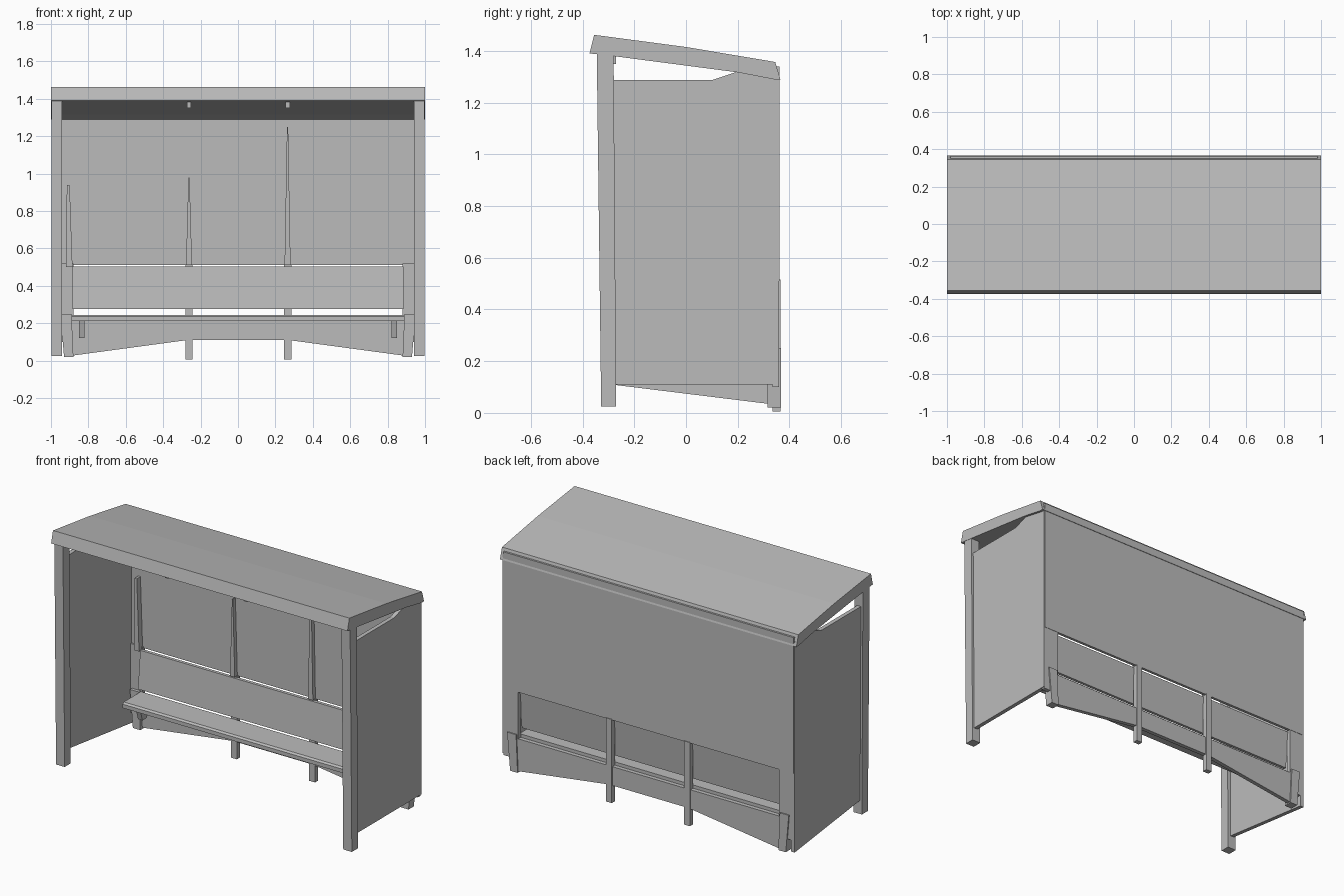
import bpy, bmesh
from mathutils import Vector

if "Cube" in bpy.data.objects:
    bpy.data.objects.remove(bpy.data.objects["Cube"], do_unlink=True)

grey = bpy.data.materials.new("plain grey")
grey.use_nodes = True
colour = (0.5, 0.5, 0.5, 1)
grey.diffuse_color = colour
grey.node_tree.nodes["Principled BSDF"].inputs["Base Color"].default_value = colour


def finish(name, bm):
    bmesh.ops.recalc_face_normals(bm, faces=bm.faces)
    mesh = bpy.data.meshes.new(name)
    bm.to_mesh(mesh)
    bm.free()
    mesh.materials.append(grey)
    obj = bpy.data.objects.new(name, mesh)
    bpy.context.collection.objects.link(obj)
    return obj


def plate(name, outline, axis, low, high):
    """Extrude an outline, (y, z) along x or (x, z) along y."""
    bm = bmesh.new()
    place = (lambda a, b: (low, a, b)) if axis == "x" else (lambda a, b: (a, low, b))
    face = bm.faces.new([bm.verts.new(place(a, b)) for a, b in outline])
    step = Vector((high - low, 0, 0)) if axis == "x" else Vector((0, high - low, 0))
    out = bmesh.ops.extrude_face_region(bm, geom=[face])
    bmesh.ops.translate(bm, vec=step, verts=[v for v in out["geom"] if isinstance(v, bmesh.types.BMVert)])
    return finish(name, bm)


def box(name, x, y, z):
    return plate(name, [(x[0], z[0]), (x[1], z[0]), (x[1], z[1]), (x[0], z[1])], "y", *y)


# Sloping roof with a deep front edge
plate("roof", [(-0.355, 1.462), (0, 1.415), (0.345, 1.357), (0.365, 1.29),
               (0.34, 1.29), (0.2, 1.317), (-0.32, 1.385), (-0.373, 1.39)], "x", -1, 1)

# Side walls, front posts and rear feet
for side, word, back_z in ((-1, "right", 0.03), (1, "left", 0.11)):
    plate(word + "_side_panel", [(-0.29, 0.11), (0.36, back_z), (0.36, 1.32), (0.2, 1.32),
                                 (0.1, 1.287), (-0.29, 1.287)], "x", side * 0.96, side * 0.985)
    plate(word + "_front_post", [(-0.328, 0.025), (-0.27, 0.025), (-0.28, 1.385), (-0.345, 1.39)],
          "x", side * 0.94, side * 0.998)
    plate(word + "_rear_foot", [(side * 0.88, 0.02), (side * 0.93, 0.02), (side * 0.95, 0.25),
                                (side * 0.89, 0.25)], "y", 0.315, 0.367)
    box(word + "_back_stile", sorted((side * 0.88, side * 0.98)), (0.335, 0.36), (0.1, 0.52))
    # Seat bracket under the bench end
    plate(word + "_seat_bracket", [(0.22, 0.22), (0.25, 0.12), (0.29, 0.12), (0.34, 0.22)],
          "x", side * 0.82, side * 0.85)

# Back wall above the bench opening, and the rail below it
box("back_panel", (-0.98, 0.98), (0.345, 0.362), (0.51, 1.34))
plate("lower_back_rail", [(-0.9, 0.025), (-0.27, 0.11), (0.27, 0.11), (0.9, 0.025),
                          (0.9, 0.225), (-0.9, 0.225)], "y", 0.335, 0.36)

# Middle posts with a tapering upper spine
for x, word, tip in ((-0.262, "right", 0.98), (0.265, "left", 1.25)):
    plate(word + "_middle_post", [(x - 0.02, 0.005), (x + 0.02, 0.005), (x + 0.02, 0.515),
                                  (x - 0.02, 0.515)], "y", 0.335, 0.366)
    plate(word + "_middle_spine", [(x - 0.016, 0.51), (x + 0.016, 0.51), (x + 0.003, tip),
                                   (x - 0.003, tip)], "y", 0.32, 0.346)
    box(word + "_roof_clip", (x - 0.012, x + 0.012), (-0.31, -0.27), (1.35, 1.39))
plate("corner_spine", [(-0.92, 0.5), (-0.885, 0.5), (-0.9, 0.94), (-0.915, 0.94)], "y", 0.31, 0.35)

# Bench seat and backrest
plate("bench_seat", [(0.16, 0.212), (0.335, 0.218), (0.335, 0.245), (0.17, 0.245), (0.16, 0.235)],
      "x", -0.89, 0.89)
plate("bench_backrest", [(0.3, 0.275), (0.318, 0.275), (0.342, 0.503), (0.322, 0.503)],
      "x", -0.885, 0.885)
